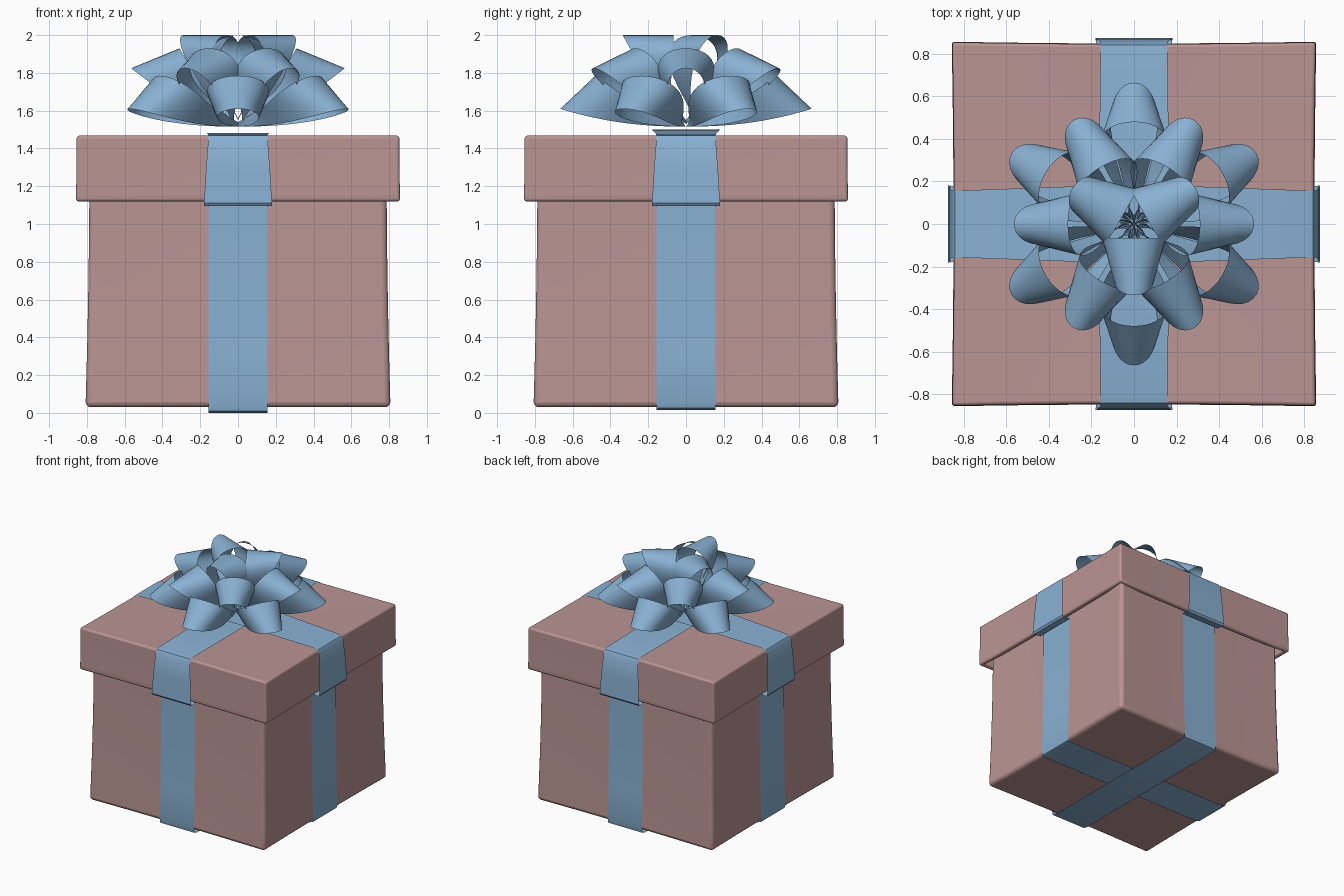
import bpy, bmesh, math
from mathutils import Vector, Matrix

if "Cube" in bpy.data.objects:
    bpy.data.objects.remove(bpy.data.objects["Cube"])


def material(name, rgb):
    m = bpy.data.materials.new(name)
    m.diffuse_color = (*rgb, 1)
    m.use_nodes = True
    m.node_tree.nodes["Principled BSDF"].inputs["Base Color"].default_value = m.diffuse_color
    return m


PINK = material("dusty pink", (0.49, 0.30, 0.295))
BLUE = material("ribbon blue", (0.25, 0.44, 0.65))


def finish(name, bm, mat, angle=40):
    me = bpy.data.meshes.new(name)
    bm.to_mesh(me)
    bm.free()
    ob = bpy.data.objects.new(name, me)
    bpy.context.collection.objects.link(ob)
    me.materials.append(mat)
    bpy.ops.object.select_all(action='DESELECT')
    ob.select_set(True)
    bpy.context.view_layer.objects.active = ob
    bpy.ops.object.shade_smooth_by_angle(angle=math.radians(angle))
    return ob


def carton(name, z0, z1, half_bottom, half_top, pinch, dip, hollow=0):
    """Rounded box whose sides and caps sag slightly inward."""
    bm = bmesh.new()
    bmesh.ops.create_cube(bm, size=2)
    if hollow:
        bm.faces.ensure_lookup_table()
        low = [f for f in bm.faces if f.normal.z < -0.5]
        bmesh.ops.delete(bm, geom=low, context='FACES_ONLY')
    bmesh.ops.subdivide_edges(bm, edges=bm.edges[:], cuts=7, use_grid_fill=True)
    for v in bm.verts:
        x, y, z = v.co
        t = (z + 1) / 2
        h = half_bottom + (half_top - half_bottom) * (1 - (1 - t) ** 2)
        sag = dip * (1 - x * x) * (1 - y * y)
        v.co = (h * x * (1 - pinch * (1 - y * y)),
                h * y * (1 - pinch * (1 - x * x)),
                z0 + (z1 - z0) * t - z * sag)
    ob = finish(name, bm, PINK, 60)
    if hollow:
        s = ob.modifiers.new("wall", 'SOLIDIFY')
        s.thickness = hollow
    b = ob.modifiers.new("rounding", 'BEVEL')
    b.width, b.segments, b.limit_method = 0.028, 3, 'ANGLE'
    b.angle_limit = math.radians(50)
    return ob


def strip(name, half, turn):
    """Ribbon sheet from half a profile of (reach, height, half width), mirrored."""
    bm = bmesh.new()
    path = half + [(-r, z, w) for r, z, w in reversed(half) if r > 0]
    rows = []
    for r, z, w in path:
        rows.append([bm.verts.new((s * w, r, z)) for s in (-1, 0, 1)])
    for a, b in zip(rows, rows[1:]):
        for i in range(2):
            bm.faces.new((a[i], a[i + 1], b[i + 1], b[i]))
    bmesh.ops.rotate(bm, verts=bm.verts[:], matrix=Matrix.Rotation(turn, 3, 'Z'))
    bmesh.ops.recalc_face_normals(bm, faces=bm.faces[:])
    return finish(name, bm, BLUE, 35)


# box and lid
carton("box_body", 0.03, 1.38, 0.808, 0.787, 0.012, 0.005)
carton("box_lid", 1.12, 1.468, 0.858, 0.855, 0.010, 0.008, hollow=0.045)

# ribbons round the body and over the lid, one per direction
for tag, turn, low, top, wide in (("lengthwise", 0, 0.0, 1.482, 0.165),
                                  ("crosswise", math.pi / 2, 0.015, 1.50, 0.18)):
    w = 0.157
    strip("body_ribbon_" + tag,
          [(0.787, 1.25, w), (0.787, 0.9, w), (0.788, 0.6, w), (0.795, 0.3, w),
           (0.804, 0.05, w), (0.795, low + 0.01, w), (0.76, low, w), (0, low, w)], turn)
    strip("lid_ribbon_" + tag,
          [(0.80, 1.105, 0.178), (0.865, 1.095, 0.18), (0.876, 1.11, 0.18),
           (0.868, 1.28, 0.17), (0.857, 1.44, 0.158), (0.842, 1.468, 0.157),
           (0.80, 1.476, 0.158), (0.2, top - 0.002, wide), (0, top, wide)], turn)


def bow_loop(name, angle, outer, inner, base):
    """Flared loop ruled between an outer and an inner edge curve.
    Each edge: (reach, height, half width, rise power)."""
    bm = bmesh.new()
    n, m = 28, 4
    rows = []
    for i in range(n + 1):
        th = math.pi * i / n
        u = math.sin(th) ** 0.9
        ends = []
        for (r, z, w, p), (br, bz) in ((outer, base[0]), (inner, base[1])):
            ends.append(Vector((br + (r - br) * u, w * math.sin(2 * th),
                                bz + (z - bz) * u ** p)))
        rows.append([bm.verts.new(ends[0].lerp(ends[1], j / m)) for j in range(m + 1)])
    for a, b in zip(rows, rows[1:]):
        for j in range(m):
            bm.faces.new((a[j], a[j + 1], b[j + 1], b[j]))
    bmesh.ops.rotate(bm, verts=bm.verts[:], matrix=Matrix.Rotation(angle, 3, 'Z'))
    return finish(name, bm, BLUE, 60)


# bow: three tiers of loops, steeper towards the top
TIERS = (
    ("lower", 6, 30, (0.665, 1.61, 0.11, 2.2), (0.48, 1.785, 0.165, 1.3),
     ((0.0, 1.515), (0.04, 1.54))),
    ("middle", 6, 0, (0.565, 1.825, 0.10, 1.5), (0.31, 1.93, 0.15, 1.1),
     ((0.02, 1.53), (0.06, 1.55))),
    ("upper", 3, 30, (0.335, 2.0, 0.095, 1.2), (0.065, 2.0, 0.15, 1.0),
     ((0.04, 1.55), (0.09, 1.56))),
)
for tag, count, start, outer, inner, base in TIERS:
    for k in range(count):
        a = math.radians(start + 360 / count * k)
        bow_loop(f"bow_{tag}_loop_{k + 1}", a, outer, inner, base)
